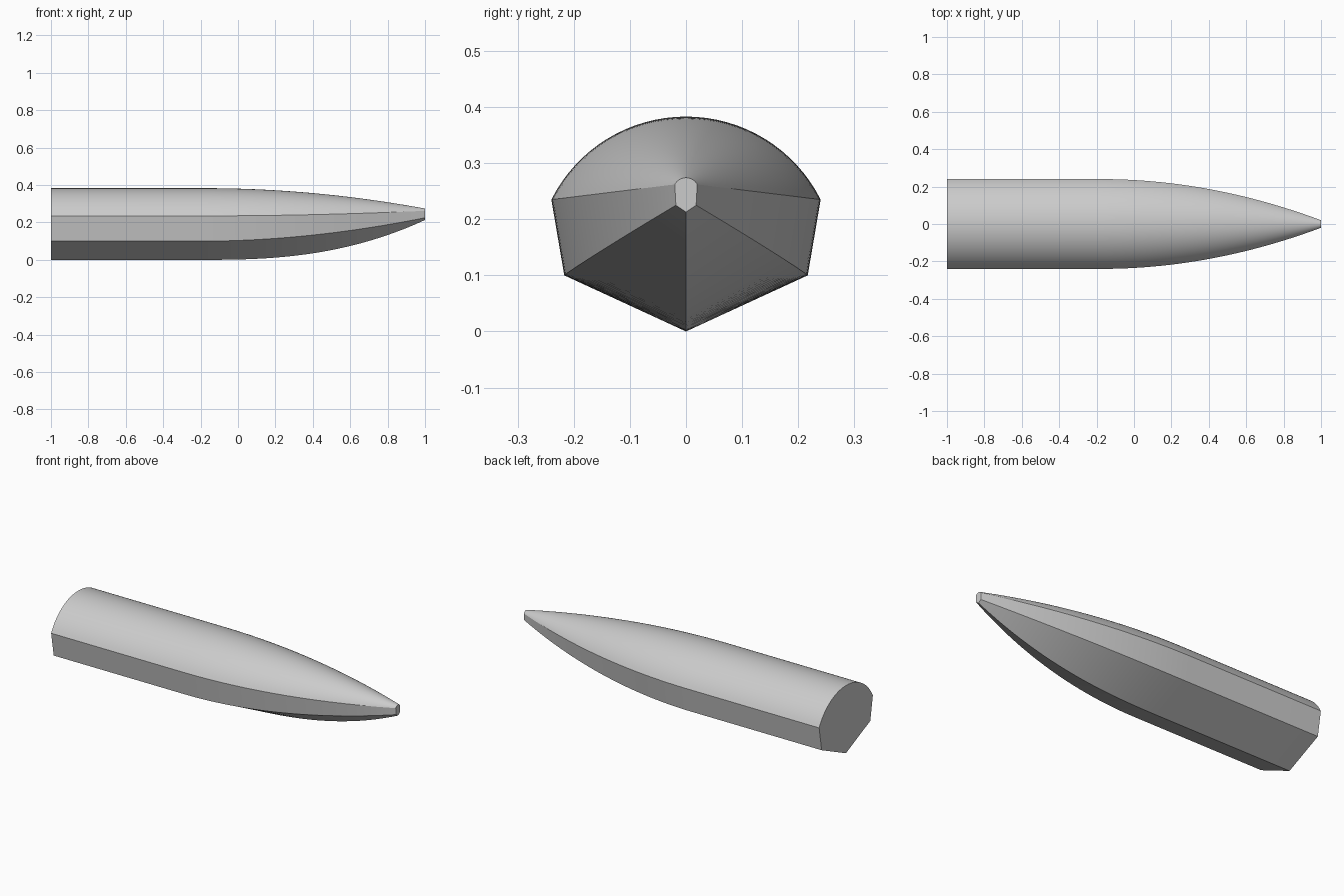
import bpy
import bmesh
from math import atan2, sin, cos, radians

cube = bpy.data.objects.get("Cube")
if cube:
    bpy.data.objects.remove(cube, do_unlink=True)

STERN, TAPER, BOW = -1.0, -0.18, 1.0
STATIONS, ARC = 40, 32


def blend(full, tip, t, power=2.0):
    return full + (tip - full) * t ** power


def section(t):
    """Closed (y, z) outline: keel, chine, sheer, arched deck, sheer, chine."""
    keel = blend(0.0, 0.213, t, 2.55)
    chine_y, chine_z = blend(0.217, 0.018, t), blend(0.10, 0.225, t, 1.9)
    sheer_y, sheer_z = blend(0.24, 0.02, t), blend(0.235, 0.262, t)
    crown = blend(0.383, 0.274, t)
    rise = crown - sheer_z
    radius = (sheer_y ** 2 + rise ** 2) / (2 * rise)
    half = atan2(sheer_y, radius - rise)
    deck = []
    for i in range(ARC + 1):
        a = half * (1 - 2 * i / ARC)
        deck.append((radius * sin(a), crown - radius + radius * cos(a)))
    return [(0, keel), (chine_y, chine_z), *deck, (-chine_y, chine_z)]


# Hull lofted from a straight rear body to a narrow bow
bm = bmesh.new()
stations = [(STERN, 0.0)]
for i in range(STATIONS + 1):
    t = i / STATIONS
    stations.append((TAPER + (BOW - TAPER) * t, t))
rings = [[bm.verts.new((x, y, z)) for y, z in section(t)] for x, t in stations]
for a, b in zip(rings, rings[1:]):
    for i in range(len(a)):
        j = (i + 1) % len(a)
        bm.faces.new((a[i], a[j], b[j], b[i]))

# Flat stern and blunt nose
bm.faces.new(rings[0])
bm.faces.new(rings[-1])
bmesh.ops.recalc_face_normals(bm, faces=bm.faces)

mesh = bpy.data.meshes.new("hull")
bm.to_mesh(mesh)
bm.free()
hull = bpy.data.objects.new("hull", mesh)
bpy.context.collection.objects.link(hull)

# Plain grey finish
grey = bpy.data.materials.new("plain_grey")
grey.use_nodes = True
colour = (0.6, 0.6, 0.6, 1)
grey.diffuse_color = colour
grey.node_tree.nodes["Principled BSDF"].inputs["Base Color"].default_value = colour
mesh.materials.append(grey)

# Smooth along the curves, crisp along keel, chine and sheer
bpy.ops.object.select_all(action="DESELECT")
hull.select_set(True)
bpy.context.view_layer.objects.active = hull
bpy.ops.object.shade_smooth_by_angle(angle=radians(24))
